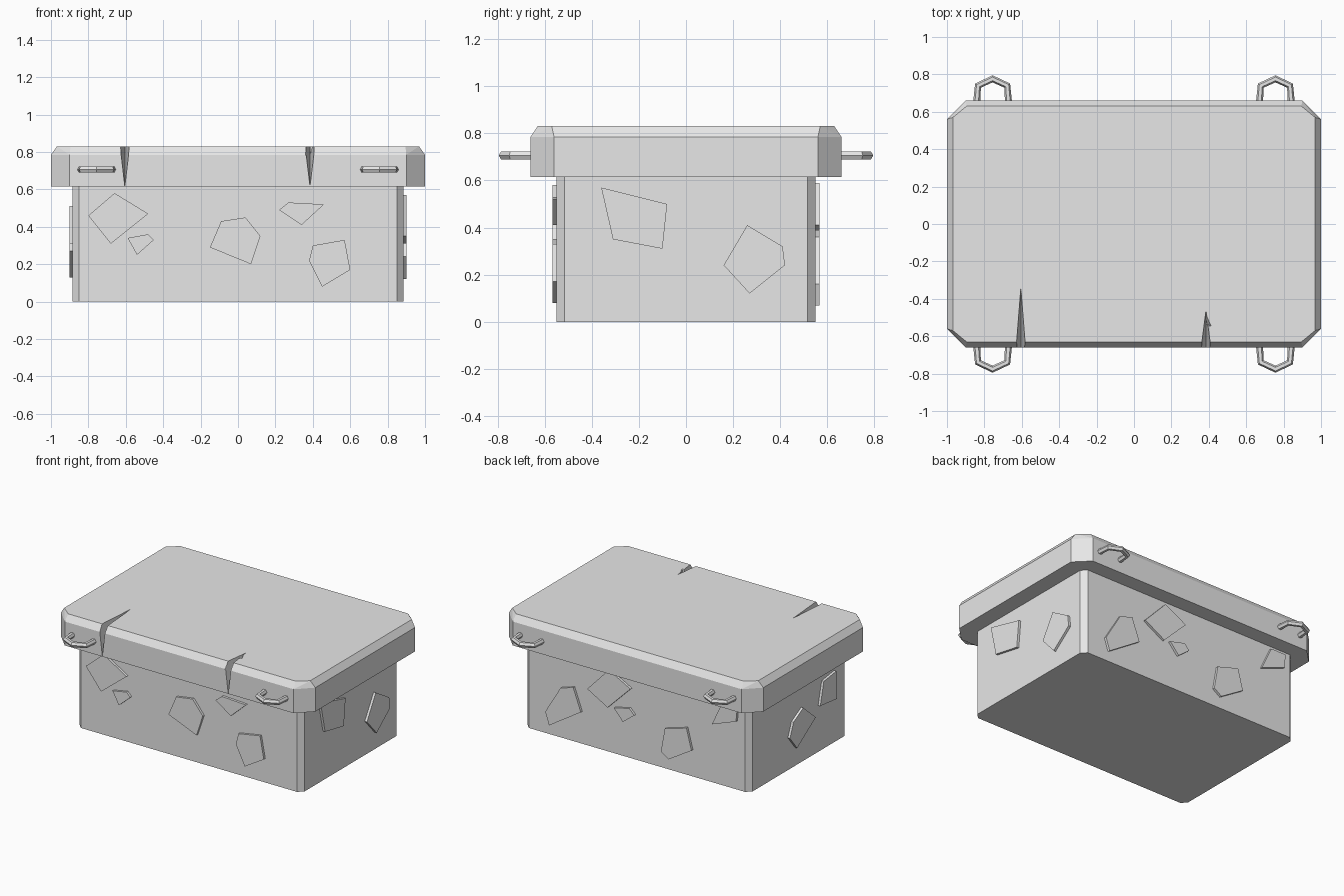
import bpy
import bmesh

cube = bpy.data.objects.get("Cube")
if cube:
    bpy.data.objects.remove(cube, do_unlink=True)

# One stone colour for everything
stone = bpy.data.materials.new("stone_grey")
stone.use_nodes = True
grey = (0.8, 0.8, 0.8, 1.0)
stone.diffuse_color = grey
stone.node_tree.nodes["Principled BSDF"].inputs["Base Color"].default_value = grey


def solid(name, points):
    """Convex flat-faced block spanning the given points."""
    bm = bmesh.new()
    for p in points:
        bm.verts.new(p)
    bmesh.ops.convex_hull(bm, input=bm.verts)
    bmesh.ops.dissolve_limit(bm, angle_limit=0.01, verts=bm.verts, edges=bm.edges)
    bmesh.ops.recalc_face_normals(bm, faces=bm.faces)
    mesh = bpy.data.meshes.new(name)
    bm.to_mesh(mesh)
    bm.free()
    mesh.materials.append(stone)
    obj = bpy.data.objects.new(name, mesh)
    bpy.context.collection.objects.link(obj)
    return obj


def ring(x, y, cut_x, cut_y, z):
    """Rectangle with chamfered corners at height z."""
    return [(sx * px, sy * py, z) for sx in (-1, 1) for sy in (-1, 1)
            for px, py in ((x, y - cut_y), (x - cut_x, y))]


def activate(obj):
    bpy.ops.object.select_all(action='DESELECT')
    obj.select_set(True)
    bpy.context.view_layer.objects.active = obj


def carve(target, cutter):
    cutter.hide_render = True
    mod = target.modifiers.new("crack", 'BOOLEAN')
    mod.operation = 'DIFFERENCE'
    mod.solver = 'EXACT'
    mod.object = cutter
    activate(target)
    bpy.ops.object.modifier_apply(modifier=mod.name)
    bpy.data.objects.remove(cutter, do_unlink=True)


# Chest body and overhanging lid
BODY_X, BODY_Y = 0.885, 0.55
LID_Y, LID_LOW, LID_TOP = 0.66, 0.615, 0.83
solid("chest_body", ring(BODY_X, BODY_Y, 0.035, 0.035, 0)
      + ring(BODY_X, BODY_Y, 0.035, 0.035, LID_LOW + 0.01))
lid = solid("lid", ring(1, LID_Y, 0.1, 0.1, LID_LOW)
            + ring(1, LID_Y, 0.1, 0.1, 0.785)
            + ring(0.968, 0.63, 0.073, 0.06, LID_TOP))


# Wedge cracks running over the front edge of the lid
def crack(x, left, right, back):
    return solid("crack_cutter", [(x, back, LID_TOP), (x, -LID_Y, LID_LOW),
                                  (x - left, -0.7, 0.87), (x + right, -0.7, 0.87)])


carve(lid, crack(-0.605, 0.033, 0.033, -0.34))
carve(lid, crack(0.385, 0.036, 0.036, -0.46))
# Splinters beside the shorter crack
carve(lid, solid("splinter_cutter", [(0.385, -0.48, 0.84), (0.418, -0.547, 0.84),
                                     (0.38, -0.547, 0.84), (0.39, -0.535, 0.78)]))
carve(lid, solid("splinter_cutter", [(0.34, -0.68, 0.85), (0.39, -0.68, 0.85),
                                     (0.36, -0.67, 0.765), (0.37, -0.61, 0.85)]))

# Raised stone chips on each wall: (along wall, height) in hundredths
front = [
    [(-80, 46), (-66, 58), (-48, 47), (-68, 31)],
    [(-59, 34), (-48, 36), (-45, 33), (-54, 25)],
    [(-15, 29), (-9, 43), (4, 45), (12, 35), (7, 20)],
    [(22, 49), (27, 53), (46, 52), (34, 41)],
    [(38, 22), (40, 30), (57, 33), (60, 17), (45, 8)],
]
back = [
    [(71, 16), (59, 36), (49, 39), (43, 23), (68, 7)],
    [(38, 41), (21, 59), (4, 50), (22, 32)],
    [(17, 33), (5, 36), (1, 32), (10, 25)],
    [(-20, 12), (-23, 29), (-40, 34), (-44, 19), (-26, 8)],
    [(-60, 42), (-68, 59), (-80, 59), (-79, 49)],
]
left = [
    [(-36, 57), (-8, 50), (-10, 31), (-31, 35)],
    [(26, 41), (41, 32), (42, 24), (27, 12), (16, 24)],
]
right = [
    [(-26, 49), (-40, 51), (-41, 31), (-22, 33)],
    [(-3, 39), (-17, 27), (4, 13), (12, 23), (8, 33)],
]


def chips(name, outlines, wall, on_x):
    """Thin plates standing proud of a wall at the signed distance given."""
    side = 1 if wall > 0 else -1
    for i, outline in enumerate(outlines):
        pts = []
        for u, h in outline:
            for depth in (wall - side * 0.01, wall + side * 0.017):
                a, z = u / 100, h / 100
                pts.append((depth, a, z) if on_x else (a, depth, z))
        solid(f"{name}_chip_{i + 1}", pts)


chips("front", front, -BODY_Y, False)
chips("back", back, BODY_Y, False)
chips("left", left, BODY_X, True)
chips("right", right, -BODY_X, True)


# Faceted loop handles on the front and back of the lid
def handle(name, x, side):
    curve = bpy.data.curves.new(name, 'CURVE')
    curve.dimensions = '3D'
    curve.bevel_depth = 0.019
    curve.bevel_resolution = 1
    path = [(-0.086, 0.64), (-0.078, 0.74), (0, 0.776), (0.078, 0.74), (0.086, 0.64)]
    spline = curve.splines.new('POLY')
    spline.points.add(len(path) - 1)
    for point, (dx, y) in zip(spline.points, path):
        point.co = (x + dx, side * y, 0.706, 1)
    spline.use_smooth = False
    curve.materials.append(stone)
    obj = bpy.data.objects.new(name, curve)
    bpy.context.collection.objects.link(obj)
    activate(obj)
    bpy.ops.object.convert(target='MESH')


for side, place in ((-1, "front"), (1, "back")):
    for x, hand in ((-0.756, "right"), (0.756, "left")):
        handle(f"{place}_{hand}_handle", x, side)
